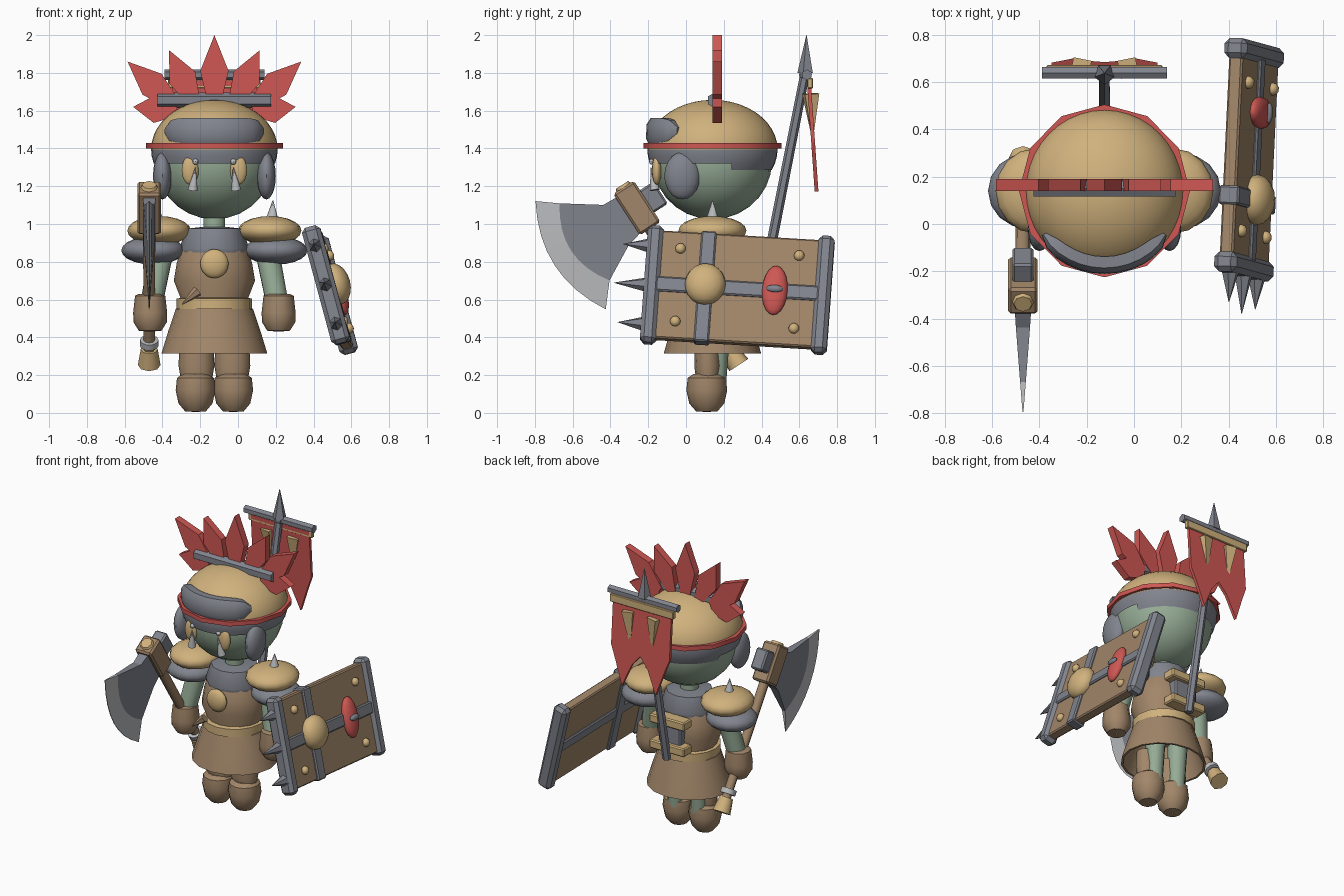
import bpy, bmesh, math
from mathutils import Matrix, Vector

if "Cube" in bpy.data.objects:
    bpy.data.objects.remove(bpy.data.objects["Cube"])

CX, CY = -0.125, 0.14   # body axis
ID = Matrix.Identity(4)


def material(name, r, g, b):
    col = [(c / 255) ** 2.2 for c in (r, g, b)] + [1]
    m = bpy.data.materials.new(name)
    m.use_nodes = True
    m.diffuse_color = col
    m.node_tree.nodes["Principled BSDF"].inputs["Base Color"].default_value = col
    return m


LEATHER = material("brown leather", 160, 133, 105)
GOLD = material("tan gold", 207, 176, 124)
STEEL = material("blue grey steel", 128, 131, 140)
SKIN = material("pale green skin", 148, 170, 148)
RED = material("red", 205, 88, 84)
PALE = material("pale steel", 186, 187, 190)


def add(name, bm, mat, M=ID, smooth=40):
    bmesh.ops.recalc_face_normals(bm, faces=bm.faces)
    bm.transform(M)
    me = bpy.data.meshes.new(name)
    bm.to_mesh(me)
    bm.free()
    me.materials.append(mat)
    ob = bpy.data.objects.new(name, me)
    bpy.context.collection.objects.link(ob)
    if smooth:
        bpy.ops.object.select_all(action='DESELECT')
        ob.select_set(True)
        bpy.context.view_layer.objects.active = ob
        bpy.ops.object.shade_smooth_by_angle(angle=math.radians(smooth))
    return ob


def ball(name, mat, loc, radii, M=ID, seg=16):
    bm = bmesh.new()
    bmesh.ops.create_uvsphere(bm, u_segments=seg, v_segments=seg // 2 + 2, radius=1)
    return add(name, bm, mat, M @ Matrix.Translation(loc) @ Matrix.Diagonal((*radii, 1)))


def box(name, mat, loc, size, M=ID, bevel=0.008):
    bm = bmesh.new()
    bmesh.ops.create_cube(bm, size=1, matrix=Matrix.Diagonal((*size, 1)))
    bmesh.ops.bevel(bm, geom=bm.edges[:], offset=bevel, segments=1, affect='EDGES')
    return add(name, bm, mat, M @ Matrix.Translation(loc), 0)


def rod(name, mat, p, q, r1, r2, sides=8, M=ID):
    p, q = Vector(p), Vector(q)
    bm = bmesh.new()
    bmesh.ops.create_cone(bm, cap_ends=True, segments=sides, radius1=r1, radius2=r2, depth=(q - p).length)
    turn = (q - p).to_track_quat('Z', 'Y').to_matrix().to_4x4()
    return add(name, bm, mat, M @ Matrix.Translation((p + q) / 2) @ turn, 50 if sides > 6 else 0)


def plate(name, mat, pts, M=ID, half=0.02):
    """Flat outline in local XZ; a third value per point is its half thickness."""
    bm = bmesh.new()
    sides = [[bm.verts.new((p[0], s * (p[2] if len(p) > 2 else half), p[1])) for p in pts] for s in (-1, 1)]
    bm.faces.new(sides[0])
    bm.faces.new(sides[1][::-1])
    for i in range(len(pts)):
        j = (i + 1) % len(pts)
        bm.faces.new((sides[0][i], sides[0][j], sides[1][j], sides[1][i]))
    return add(name, bm, mat, M, 0)


def lathe(name, mat, profile, loc=(CX, CY, 0), depth=1.0, seg=16):
    bm = bmesh.new()
    rings = [[bm.verts.new((r * math.cos(math.tau * i / seg), depth * r * math.sin(math.tau * i / seg), z))
              for i in range(seg)] for r, z in profile]
    for a, b in zip(rings, rings[1:]):
        for i in range(seg):
            j = (i + 1) % seg
            bm.faces.new((a[i], a[j], b[j], b[i]))
    return add(name, bm, mat, Matrix.Translation(loc))


# Head and helmet with a jagged steel rim
ball("head", SKIN, (CX, CY, 1.33), (0.31, 0.315, 0.305), seg=24)
helmet = ball("helmet", GOLD, (CX, CY, 1.395), (0.335, 0.345, 0.262), seg=40)
helmet.data.materials.append(STEEL)
bm = bmesh.new()
bm.from_mesh(helmet.data)
doomed = []
for f in bm.faces:
    c = f.calc_center_median()
    wave = 0.012 * math.sin(9 * math.atan2(c.y - CY, c.x - CX))
    back = max(0, c.y - CY) * 0.14
    if c.z < 1.325 - back + wave:
        doomed.append(f)
    elif c.z < 1.39 + wave:
        f.material_index = 1
bmesh.ops.delete(bm, geom=doomed, context='FACES')
bm.to_mesh(helmet.data)
bm.free()
lathe("head_band", RED, [(0.33, 1.40), (0.362, 1.40), (0.362, 1.43), (0.33, 1.43)], depth=1.01, seg=12)

# Brow guard: a thick rounded arc
bm = bmesh.new()
rings = []
for i in range(13):
    t = (i - 6) / 6
    a = -math.pi / 2 + t * 0.95
    k = max(0.25, (1 - t ** 6) ** 0.5)
    rings.append([bm.verts.new((CX + math.cos(a) * (0.315 + w * 0.037 * k), CY + math.sin(a) * (0.315 + w * 0.037 * k),
                                1.495 + h * 0.067 * k))
                  for w, h in ((-1, -1), (0.7, -1), (1, -0.6), (0.9, 0.5), (0.3, 1), (-1, 1))])
for a, b in zip(rings, rings[1:]):
    for i in range(6):
        bm.faces.new((a[i], a[i - 1], b[i - 1], b[i]))
bm.faces.new(rings[0])
bm.faces.new(rings[-1])
add("brow_guard", bm, STEEL)

# Feather crest
rod("crest_bar", STEEL, (CX - 0.3, 0.15, 1.655), (CX + 0.3, 0.15, 1.655), 0.04, 0.04, 6)
for x, z, tx, tz in ((0, 1.62, 0, 2.0), (0.1, 1.63, 0.24, 1.92), (0.2, 1.62, 0.46, 1.86), (0.2, 1.6, 0.43, 1.62)):
    for s in ((1, -1) if tx else (1,)):
        base, tip = Vector((s * x, z)), Vector((s * tx, tz))
        side = (tip - base).normalized().orthogonal()
        mid = base.lerp(tip, 0.5)
        plate("crest_feather", RED, [base + side * 0.03, mid + side * 0.075, tip, mid - side * 0.075, base - side * 0.03],
              Matrix.Translation((CX, 0.165, 0)), 0.025)

# Paired parts, mirrored about the body axis
for s, tag in ((1, "left"), (-1, "right")):
    def at(x, y, z):
        return (CX + s * x, y, z)
    ball(tag + "_cheek_guard", STEEL, at(0.275, -0.02, 1.255), (0.05, 0.095, 0.125))
    ball(tag + "_eye_disc", GOLD, at(0.128, -0.155, 1.285), (0.045, 0.025, 0.077))
    ball(tag + "_eye_stud", PALE, at(0.10, -0.18, 1.33), (0.016, 0.016, 0.016), seg=8)
    rod(tag + "_face_tusk", PALE, at(0.115, -0.165, 1.18), at(0.10, -0.185, 1.30), 0.027, 0.002)
    # Shoulder armour and arm
    ball(tag + "_shoulder_rim", STEEL, at(0.325, CY, 0.86), (0.168, 0.16, 0.075))
    ball(tag + "_shoulder_dome", GOLD, at(0.293, CY, 0.965), (0.168, 0.18, 0.077))
    rod(tag + "_shoulder_spike", PALE, at(0.305, CY, 1.02), at(0.31, CY, 1.125), 0.035, 0.002)
    rod(tag + "_arm", SKIN, at(0.275, 0.14, 0.88), at(0.335, 0.085, 0.57), 0.065, 0.06, 12)
    lathe(tag + "_gauntlet", LEATHER, [(0.005, 0.43), (0.06, 0.435), (0.088, 0.48), (0.09, 0.53), (0.08, 0.62),
                                       (0.06, 0.63), (0.01, 0.625)], at(0.34, 0.085, 0), seg=10)
    # Leg and boot
    rod(tag + "_leg", SKIN, at(0.09, 0.16, 0.12), at(0.09, 0.17, 0.45), 0.05, 0.065, 12)
    lathe(tag + "_greave", LEATHER, [(0.01, 0.17), (0.085, 0.19), (0.095, 0.25), (0.09, 0.36), (0.01, 0.37)],
          at(0.095, 0.115, 0), 0.75, 12)
    lathe(tag + "_boot", LEATHER, [(0.005, 0.005), (0.055, 0.008), (0.09, 0.05), (0.105, 0.12), (0.098, 0.185),
                                   (0.07, 0.205), (0.005, 0.2)], at(0.1, 0.11, 0), 1.03, 12)

# Torso and skirt
rod("neck", SKIN, (CX, CY, 0.93), (CX, CY, 1.1), 0.06, 0.06, 10)
lathe("tunic", LEATHER, [(0.01, 0.5), (0.185, 0.55), (0.18, 0.61), (0.215, 0.70), (0.2, 0.79), (0.175, 0.88),
                         (0.13, 0.96), (0.01, 0.97)], depth=0.92)
lathe("steel_collar", STEEL, [(0.18, 0.85), (0.185, 0.87), (0.15, 0.975), (0.06, 0.985)], depth=0.97, seg=12)
lathe("belt", GOLD, [(0.17, 0.55), (0.2, 0.55), (0.2, 0.605), (0.17, 0.61)])
lathe("skirt", LEATHER, [(0.16, 0.57), (0.205, 0.55), (0.245, 0.43), (0.28, 0.315), (0.265, 0.315), (0.19, 0.54)],
      depth=0.92)
ball("chest_medallion", GOLD, (CX, -0.055, 0.79), (0.075, 0.035, 0.077))
rod("belt_tusk", LEATHER, (CX - 0.09, -0.06, 0.645), (CX - 0.17, -0.085, 0.575), 0.03, 0.003, 6)

# Back banner
rod("banner_pole", STEEL, (CX, 0.39, 0.58), (CX, 0.635, 1.82), 0.028, 0.025, 6)
rod("banner_spearhead", STEEL, (CX, 0.635, 1.8), (CX, 0.638, 2.0), 0.045, 0.001, 5)
ball("spearhead_collar", STEEL, (CX, 0.632, 1.79), (0.034, 0.034, 0.03), seg=8)
rod("banner_crossbar", STEEL, (CX - 0.265, 0.64, 1.79), (CX + 0.265, 0.64, 1.79), 0.028, 0.028, 6)
box("banner_trim", GOLD, (CX, 0.657, 1.745), (0.49, 0.03, 0.055), bevel=0.004)
half = [(0.225, 0), (0.225, -0.33), (0.19, -0.42), (0.13, -0.59), (0.06, -0.43)]
plate("banner_cloth", RED, half + [(0, -0.36)] + [(-x, z) for x, z in half[::-1]],
      Matrix.Translation((CX, 0.65, 1.76)) @ Matrix.Rotation(0.07, 4, 'X'), 0.01)
for s in (-1, 1):
    rod("banner_tusk", GOLD, (CX + s * 0.1, 0.66, 1.69), (CX + s * 0.085, 0.67, 1.45), 0.055, 0.003, 4)
for z in (0.65, 0.83):
    box("back_bracket", GOLD, (CX, 0.35, z), (0.27, 0.09, 0.06))
box("back_plate", STEEL, (CX, 0.33, 0.74), (0.17, 0.07, 0.14))

# Axe: local X points to the cutting edge, local Z up the handle
A = Matrix(((0, 1, 0, -0.47), (-0.84, 0, -0.545, -0.26), (-0.545, 0, 0.84, 1.085), (0, 0, 0, 1)))
rod("axe_handle", LEATHER, (0, 0, -0.95), (0, 0, 0.1), 0.03, 0.033, 8, A)
box("axe_head_block", LEATHER, (0, 0, 0), (0.13, 0.125, 0.26), A, 0.012)
rod("axe_top_cap", GOLD, (0, 0, 0.12), (0, 0, 0.145), 0.05, 0.038, 8, A)
box("axe_hammer", STEEL, (-0.1, 0, 0.0), (0.1, 0.09, 0.14), A, 0.01)
inner = [(0.415 - 0.085 * t * t, 0.243 * t, 0.012) for t in [1 - i / 4 for i in range(9)]]
outer = [(0.53 - 0.1 * t * t, 0.341 * t - 0.019, 0.002) for t in [1 - i / 4 for i in range(9)]]
plate("axe_blade", STEEL, [(0.05, 0.105, 0.035), (0.14, 0.11, 0.03)] + inner
      + [(0.14, -0.14, 0.03), (0.05, -0.12, 0.035)], A)
for i in range(8):
    plate("axe_cutting_edge", PALE, [inner[i], outer[i], outer[i + 1], inner[i + 1]], A)
for v in (-0.63, -0.85):
    rod("axe_grip_ring", PALE, (0, 0, v - 0.018), (0, 0, v + 0.018), 0.05, 0.05, 10, A)
rod("axe_pommel", GOLD, (0, 0, -0.99), (0, 0, -0.89), 0.06, 0.045, 8, A)

# Shield: local X points outward, Y along its length, Z up its height
L = Vector((0.048, 0.998, -0.06)).normalized()
T = Vector((-0.26, 0.066, 0.965))
N = L.cross(T).normalized()
T = N.cross(L)
S = Matrix.Translation((0.487, 0.272, 0.65)) @ Matrix((N, L, T)).transposed().to_4x4()
box("shield_board", LEATHER, (0, 0, 0), (0.06, 0.92, 0.59), S)
box("shield_long_strap", STEEL, (0, 0, 0), (0.085, 0.92, 0.08), S)
box("shield_cross_strap", STEEL, (0, -0.17, 0), (0.09, 0.08, 0.605), S)
for s in (-1, 1):
    box("shield_end_bar", STEEL, (0, s * 0.453, 0), (0.1, 0.085, 0.64), S, 0.022)
    for t in (-0.2, 0.2):
        ball("shield_stud", GOLD, (0.036, s * 0.315, t), (0.025, 0.028, 0.028), S, 10)
ball("shield_boss", GOLD, (0.045, -0.17, 0.01), (0.075, 0.108, 0.112), S)
ball("shield_red_boss", RED, (0.04, 0.2, 0), (0.04, 0.068, 0.135), S)
ball("shield_red_boss_stud", STEEL, (0.078, 0.2, 0), (0.016, 0.046, 0.02), S, 10)
for t, reach in ((-0.215, 0.62), (0, 0.655), (0.215, 0.62)):
    rod("shield_spike", STEEL, (0, -0.48, t), (0, -reach, t), 0.04, 0.001, 6, S)
